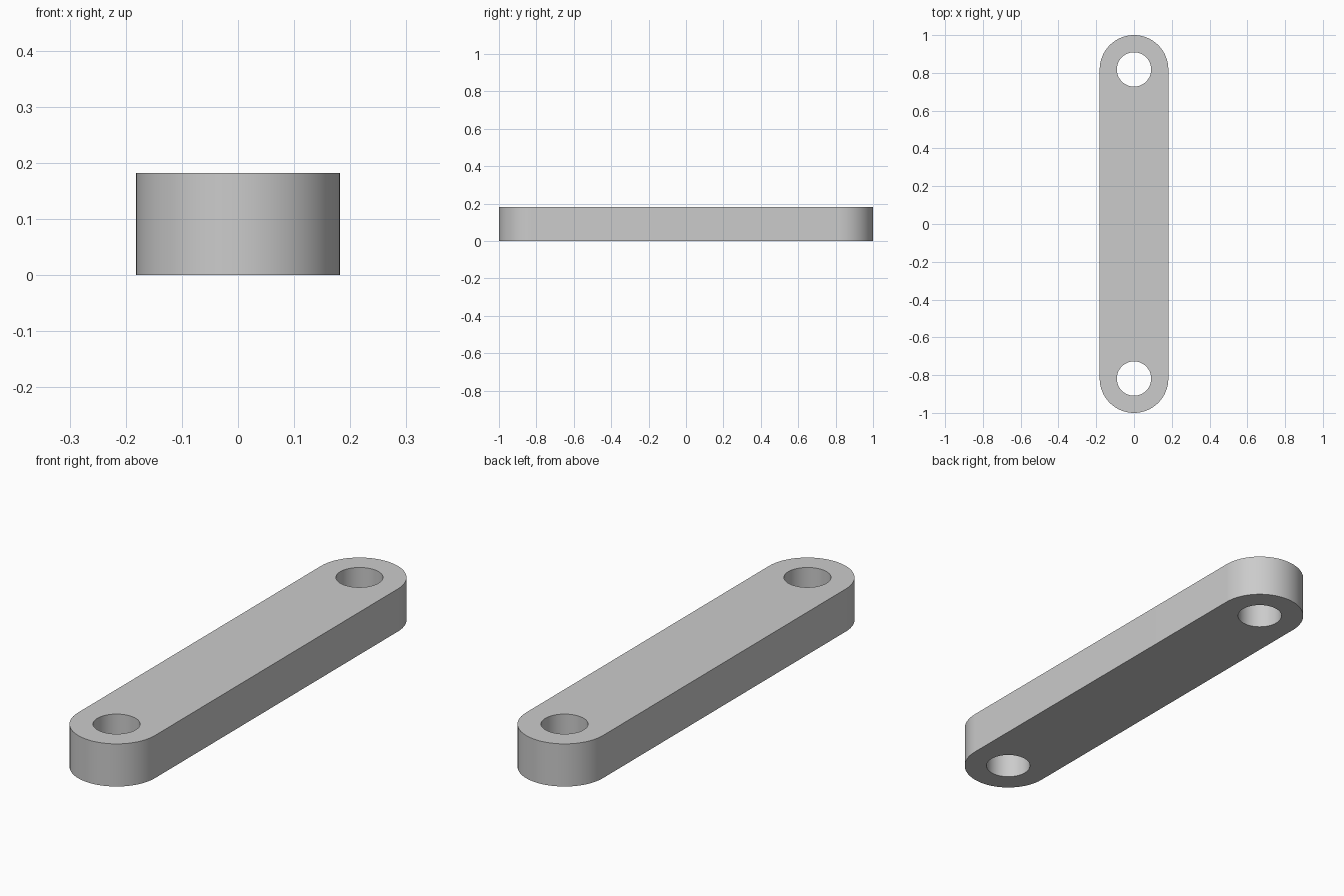
import bpy, bmesh
from math import pi, cos, sin, radians

if "Cube" in bpy.data.objects:
    bpy.data.objects.remove(bpy.data.objects["Cube"])

R = 0.1818        # end radius
HOLE = 0.0909     # pin hole radius
CY = 1 - R        # pin hole centre distance
H = 0.1818        # thickness


def arc(cy, r, start, end, n):
    return [(r * cos(start + (end - start) * i / n),
             cy + r * sin(start + (end - start) * i / n)) for i in range(n + 1)]


def add_loop(curve, pts):
    s = curve.splines.new('POLY')
    s.points.add(len(pts) - 1)
    for p, (x, y) in zip(s.points, pts):
        p.co = (x, y, 0, 1)
    s.use_cyclic_u = True


# Slot-shaped outline with two pin holes, filled and extruded
curve = bpy.data.curves.new("link_profile", 'CURVE')
curve.dimensions = '2D'
curve.fill_mode = 'BOTH'
curve.extrude = H / 2
add_loop(curve, arc(CY, R, 0, pi, 32) + arc(-CY, R, pi, 2 * pi, 32))
for cy in (CY, -CY):
    add_loop(curve, arc(cy, HOLE, 0, 2 * pi, 48)[:-1])

link = bpy.data.objects.new("link_bar", curve)
bpy.context.collection.objects.link(link)
bpy.context.view_layer.objects.active = link
link.select_set(True)
bpy.ops.object.convert(target='MESH')
link = bpy.context.object
link.name = "link_bar"

# Weld caps to walls and stand the bar on the floor
bm = bmesh.new()
bm.from_mesh(link.data)
bmesh.ops.remove_doubles(bm, verts=bm.verts, dist=1e-4)
bmesh.ops.translate(bm, verts=bm.verts, vec=(0, 0, H / 2))
bmesh.ops.recalc_face_normals(bm, faces=bm.faces)
bm.to_mesh(link.data)
bm.free()
bpy.ops.object.shade_smooth_by_angle(angle=radians(30))
